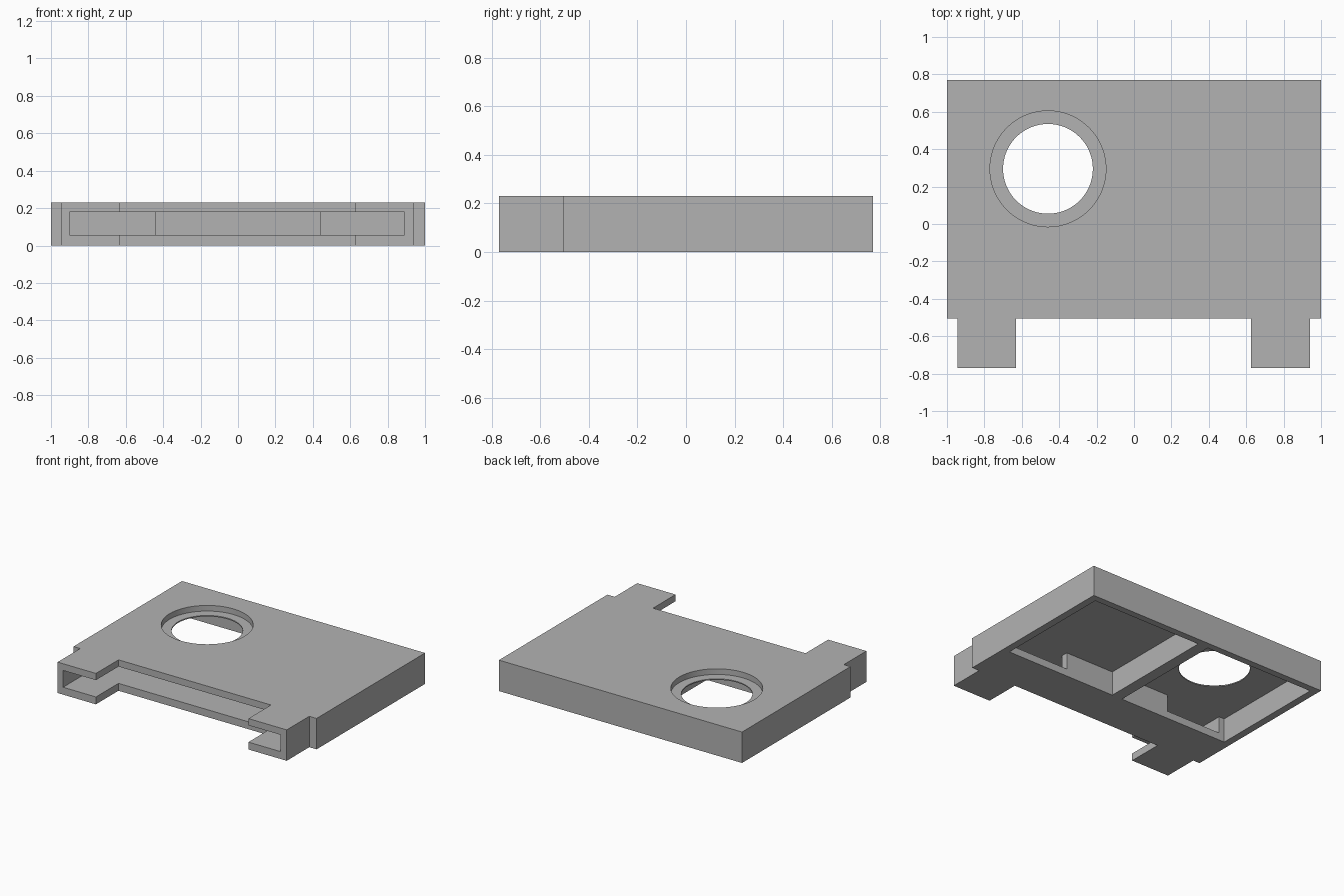
import bpy
import bmesh
import math

cube = bpy.data.objects.get("Cube")
if cube:
    bpy.data.objects.remove(cube, do_unlink=True)

grey = bpy.data.materials.new("mid_grey")
grey.use_nodes = True
colour = (0.45, 0.45, 0.45, 1)
grey.diffuse_color = colour
grey.node_tree.nodes["Principled BSDF"].inputs["Base Color"].default_value = colour


def prism(name, outline, z0, z1):
    """Extrude a flat outline from z0 up to z1."""
    bm = bmesh.new()
    face = bm.faces.new([bm.verts.new((x, y, z0)) for x, y in outline])
    top = bmesh.ops.extrude_face_region(bm, geom=[face])["geom"]
    for v in top:
        if isinstance(v, bmesh.types.BMVert):
            v.co.z = z1
    bmesh.ops.recalc_face_normals(bm, faces=bm.faces)
    mesh = bpy.data.meshes.new(name)
    bm.to_mesh(mesh)
    bm.free()
    mesh.materials.append(grey)
    obj = bpy.data.objects.new(name, mesh)
    bpy.context.collection.objects.link(obj)
    return obj


def rect(x0, x1, y0, y1):
    return [(x0, y0), (x1, y0), (x1, y1), (x0, y1)]


def circle(cx, cy, r, n=72):
    return [(cx + r * math.cos(math.tau * i / n), cy + r * math.sin(math.tau * i / n))
            for i in range(n)]


HEIGHT, FLOOR, CEILING = 0.23, 0.055, 0.18
BACK, FRONT, TIP = 0.77, -0.505, -0.77

# Housing outline with two front arms
housing = prism("housing", [
    (-1, BACK), (-1, FRONT), (-0.945, FRONT), (-0.945, TIP), (-0.63, TIP), (-0.63, FRONT),
    (0.625, FRONT), (0.625, TIP), (0.94, TIP), (0.94, FRONT), (1, FRONT), (1, BACK)], 0, HEIGHT)

hole = (-0.46, 0.295)
cutters = [
    # Front slot, open between the arms
    prism("slot_cutter", rect(-0.9, 0.89, -0.9, -0.23), FLOOR, CEILING),
    # Underside pockets either side of the dividing rib
    prism("left_pocket_cutter", rect(0.04, 0.945, -0.18, 0.72), -0.1, CEILING),
    prism("right_pocket_cutter", rect(-0.945, -0.045, -0.18, 0.72), -0.1, CEILING),
    # Passages from the slot into the pockets
    prism("left_passage_cutter", rect(0.44, 0.89, -0.3, -0.1), FLOOR, CEILING),
    prism("right_passage_cutter", rect(-0.9, -0.445, -0.3, -0.1), FLOOR, CEILING),
    # Round opening with a recessed ledge
    prism("recess_cutter", circle(*hole, 0.31), 0.188, 0.4),
    prism("hole_cutter", circle(*hole, 0.24), 0.1, 0.3),
]
for cutter in cutters:
    mod = housing.modifiers.new(cutter.name, "BOOLEAN")
    mod.operation = "DIFFERENCE"
    mod.solver = "EXACT"
    mod.object = cutter
    cutter.hide_render = True

# Bake the cuts and remove the cutters
bpy.context.view_layer.update()
graph = bpy.context.evaluated_depsgraph_get()
baked = bpy.data.meshes.new_from_object(housing.evaluated_get(graph))
housing.modifiers.clear()
housing.data = baked
for cutter in cutters:
    bpy.data.objects.remove(cutter, do_unlink=True)

# Smooth round walls, sharp corners
bpy.ops.object.select_all(action="DESELECT")
housing.select_set(True)
bpy.context.view_layer.objects.active = housing
bpy.ops.object.shade_smooth_by_angle(angle=math.radians(30))
